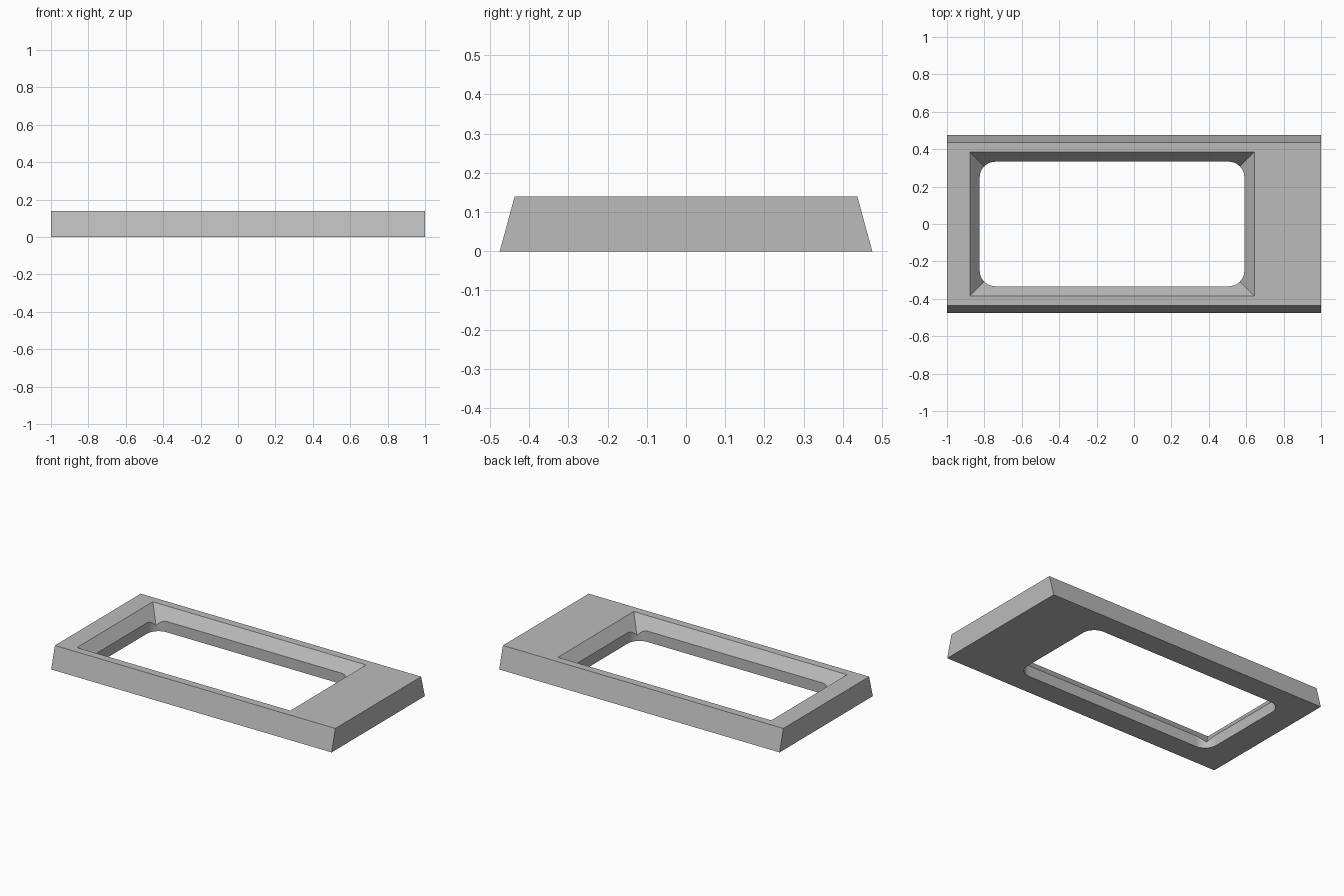
import bpy, bmesh
from math import cos, sin, pi

default = bpy.data.objects.get("Cube")
if default:
    bpy.data.objects.remove(default, do_unlink=True)

HEIGHT = 0.14
HOLE = (-0.825, 0.59, 0.333)      # left, right, half depth of the opening
SLOPE = 0.053 / 0.07              # outward flare of the funnel per unit of height
LIP = 0.07                        # height where the flare meets the straight wall

grey = bpy.data.materials.new("mid grey")
grey.use_nodes = True
colour = (0.5, 0.5, 0.5, 1)
grey.diffuse_color = colour
grey.node_tree.nodes["Principled BSDF"].inputs["Base Color"].default_value = colour


def loft(name, lower, upper):
    """Closed solid between two matching rings of points."""
    bm = bmesh.new()
    a = [bm.verts.new(p) for p in lower]
    b = [bm.verts.new(p) for p in upper]
    bm.faces.new(a[::-1])
    bm.faces.new(b)
    for i in range(len(a)):
        j = (i + 1) % len(a)
        bm.faces.new((a[i], a[j], b[j], b[i]))
    bmesh.ops.recalc_face_normals(bm, faces=bm.faces)
    mesh = bpy.data.meshes.new(name)
    bm.to_mesh(mesh)
    bm.free()
    mesh.materials.append(grey)
    obj = bpy.data.objects.new(name, mesh)
    bpy.context.collection.objects.link(obj)
    return obj


def rect(x0, x1, y, z):
    return [(x0, -y, z), (x1, -y, z), (x1, y, z), (x0, y, z)]


def flared(z):
    grow = (z - LIP) * SLOPE
    return rect(HOLE[0] - grow, HOLE[1] + grow, HOLE[2] + grow, z)


def rounded(z, r=0.083, steps=10):
    x0, x1, y = HOLE
    centres = [(x1 - r, y - r), (x0 + r, y - r), (x0 + r, r - y), (x1 - r, r - y)]
    ring = []
    for k, (cx, cy) in enumerate(centres):
        for i in range(steps + 1):
            t = (k + i / steps) * pi / 2
            ring.append((cx + r * cos(t), cy + r * sin(t), z))
    return ring


# Slab with sloping long sides
frame = loft("frame", rect(-1, 1, 0.475, 0), rect(-1, 1, 0.437, HEIGHT))

# Rounded straight opening, then a sharp-cornered funnel above it
cutters = [loft("opening_cutter", rounded(-0.1), rounded(0.3)),
           loft("funnel_cutter", flared(0.01), flared(0.2))]
for cutter in cutters:
    cutter.hide_render = True
    mod = frame.modifiers.new(cutter.name, "BOOLEAN")
    mod.operation = "DIFFERENCE"
    mod.solver = "EXACT"
    mod.object = cutter

# Apply the cuts and remove the helpers
bpy.ops.object.select_all(action="DESELECT")
frame.select_set(True)
bpy.context.view_layer.objects.active = frame
for cutter in cutters:
    bpy.ops.object.modifier_apply(modifier=cutter.name)
    bpy.data.objects.remove(cutter, do_unlink=True)
bpy.ops.object.shade_smooth_by_angle(angle=pi / 9)
